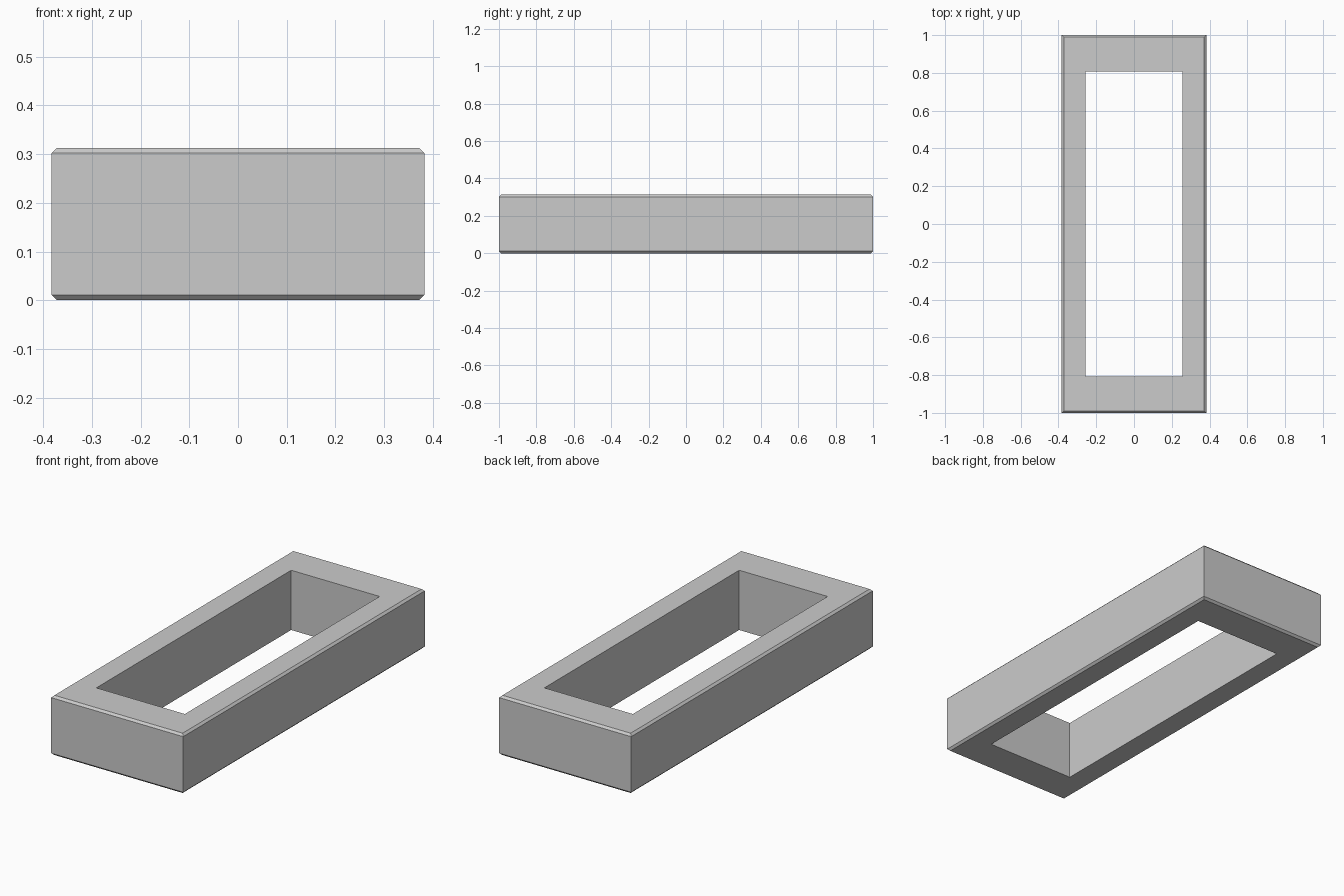
import bpy, bmesh

if "Cube" in bpy.data.objects:
    bpy.data.objects.remove(bpy.data.objects["Cube"])

HX, HY, H = 0.3825, 1.0, 0.313     # outer half sizes and height
IX, IY = 0.2565, 0.8065            # opening half sizes
C = 0.011                          # chamfer

# Cross-section of the frame wall as (half x, half y, z), swept around four corners
section = [
    (HX - C, HY - C, 0), (HX, HY, C), (HX, HY, H - C),
    (HX - C, HY - C, H), (IX, IY, H), (IX, IY, 0),
]

bm = bmesh.new()
rings = [[bm.verts.new((sx * x, sy * y, z))
          for sx, sy in ((-1, -1), (1, -1), (1, 1), (-1, 1))]
         for x, y, z in section]

# Join each ring to the next, closing back to the first
for i, a in enumerate(rings):
    b = rings[(i + 1) % len(rings)]
    for k in range(4):
        n = (k + 1) % 4
        bm.faces.new((a[k], a[n], b[n], b[k]))
bmesh.ops.recalc_face_normals(bm, faces=bm.faces)

# Rectangular chamfered frame
mesh = bpy.data.meshes.new("rectangular_frame")
bm.to_mesh(mesh)
bm.free()
frame = bpy.data.objects.new("rectangular_frame", mesh)
bpy.context.collection.objects.link(frame)
